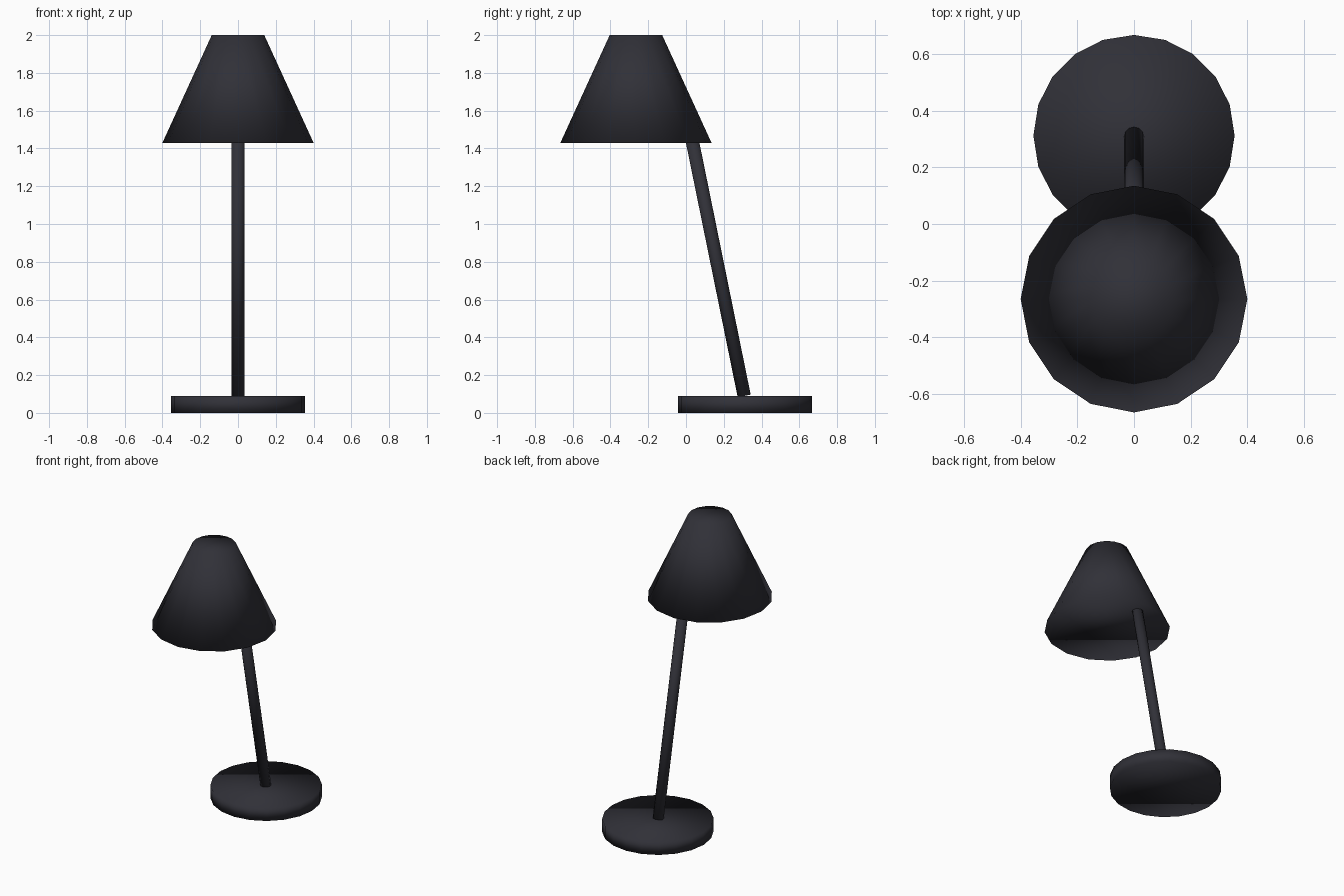
import bpy
from mathutils import Vector

if "Cube" in bpy.data.objects:
    bpy.data.objects.remove(bpy.data.objects["Cube"], do_unlink=True)

# Single dark finish for the whole lamp
COLOR = (0.03, 0.03, 0.039, 1)
charcoal = bpy.data.materials.new("charcoal")
charcoal.use_nodes = True
charcoal.diffuse_color = COLOR
bsdf = next(n for n in charcoal.node_tree.nodes if n.type == "BSDF_PRINCIPLED")
bsdf.inputs["Base Color"].default_value = COLOR
bsdf.inputs["Roughness"].default_value = 0.6


def tapered_part(name, start, end, r_start, r_end, sides):
    """Closed, fully smooth-shaded frustum running from start to end."""
    start, end = Vector(start), Vector(end)
    axis = end - start
    bpy.ops.mesh.primitive_cone_add(
        vertices=sides, radius1=r_start, radius2=r_end, depth=axis.length,
        end_fill_type="NGON", location=(start + end) / 2,
        rotation=Vector((0, 0, 1)).rotation_difference(axis).to_euler())
    part = bpy.context.object
    part.name = name
    part.data.materials.append(charcoal)
    bpy.ops.object.shade_smooth()
    return part


# Round foot
tapered_part("base", (0, 0.312, 0), (0, 0.312, 0.09), 0.355, 0.355, 20)
# Leaning pole, ending inside the shade
tapered_part("pole", (0, 0.308, 0.09), (0, 0.015, 1.53), 0.035, 0.035, 12)
# Conical shade
tapered_part("shade", (0, -0.265, 1.43), (0, -0.265, 2), 0.4, 0.139, 16)
